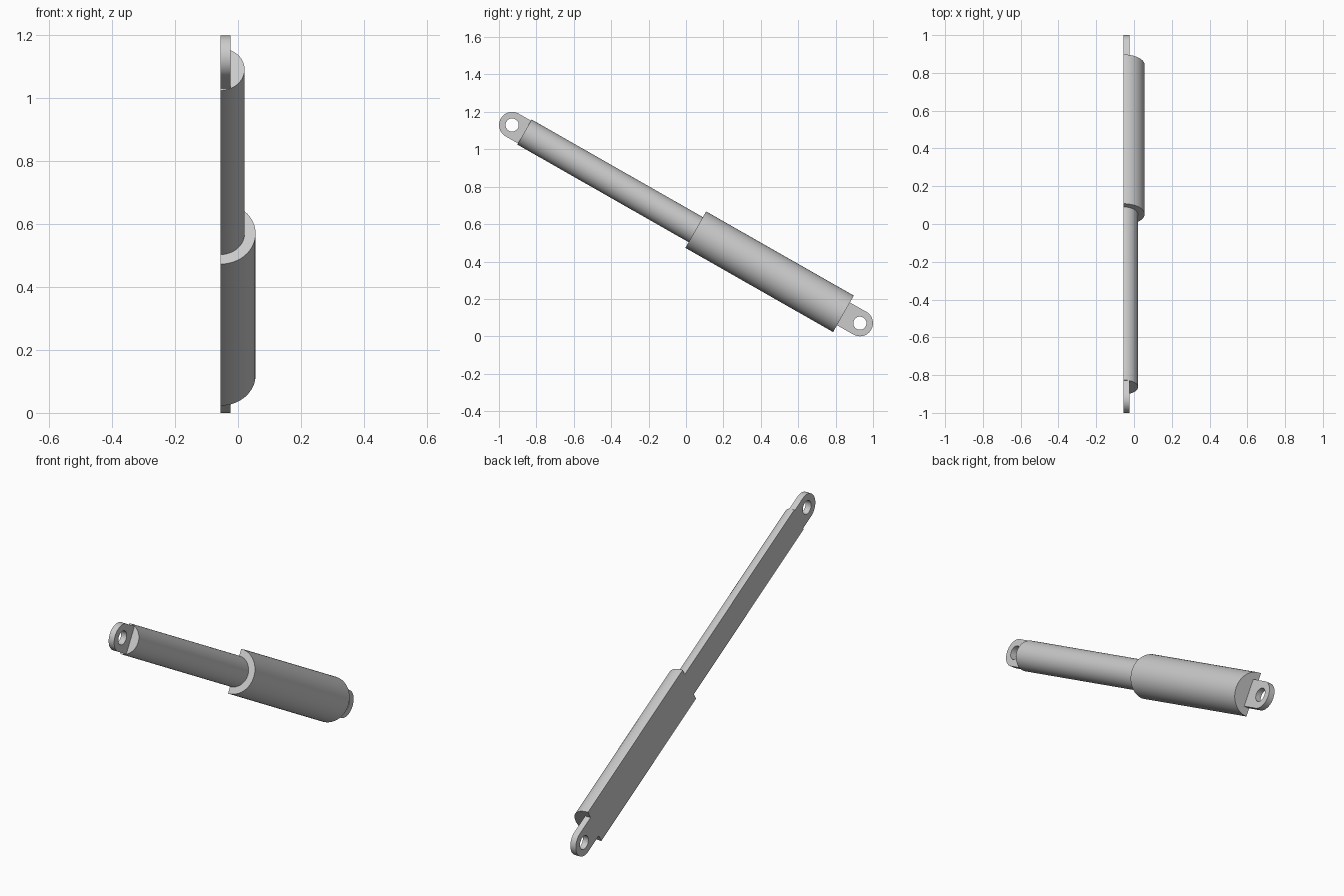
import bpy, bmesh
from math import sin, cos, pi, atan2

cube = bpy.data.objects.get("Cube")
if cube:
    bpy.data.objects.remove(cube)

BARREL_R, ROD_R, LUG_R, HOLE_R = 0.112, 0.077, 0.07, 0.035
LUG_T = 0.032                          # lug thickness
PIN = 1.07                             # pin distance from the middle
ROD_END, JOINT, BARREL_END = -0.994, 0.06, 0.969
TILT = -atan2(1.06, 1.86)

grey = bpy.data.materials.new("light grey metal")
grey.use_nodes = True
colour = (0.6, 0.6, 0.6, 1)
grey.diffuse_color = colour
grey.node_tree.nodes["Principled BSDF"].inputs["Base Color"].default_value = colour

parts = []


def finish(name, bm):
    """Turn a part built along local Y into a tilted object."""
    bmesh.ops.recalc_face_normals(bm, faces=bm.faces)
    mesh = bpy.data.meshes.new(name)
    bm.to_mesh(mesh)
    bm.free()
    mesh.materials.append(grey)
    ob = bpy.data.objects.new(name, mesh)
    ob.location = (-BARREL_R / 2, 0, 0.6)
    ob.rotation_euler = (TILT, 0, 0)
    bpy.context.collection.objects.link(ob)
    parts.append(ob)


def extrude(bm, faces, offset):
    new = bmesh.ops.extrude_face_region(bm, geom=faces)["geom"]
    verts = [v for v in new if isinstance(v, bmesh.types.BMVert)]
    bmesh.ops.translate(bm, verts=verts, vec=offset)


def half_cylinder(name, radius, start, end, n=32):
    bm = bmesh.new()
    angles = [pi * i / n - pi / 2 for i in range(n + 1)]
    face = bm.faces.new([bm.verts.new((radius * cos(a), start, radius * sin(a)))
                         for a in angles])
    extrude(bm, [face], (0, end - start, 0))
    finish(name, bm)


def lug(name, pin, base, n=48):
    """Plate with a round outer end, a square base and a pin hole."""
    bm = bmesh.new()
    side = 1 if pin > base else -1
    depth = abs(pin - base)
    outer, inner = [], []
    for i in range(n):
        c, s = cos(2 * pi * i / n), sin(2 * pi * i / n)
        inner.append(bm.verts.new((0, pin + side * HOLE_R * c, HOLE_R * s)))
        if c > -1e-6:
            y, z = LUG_R * c, LUG_R * s
        else:
            m = max(abs(c), abs(s))
            y, z = depth * c / m, LUG_R * s / m
        outer.append(bm.verts.new((0, pin + side * y, z)))
    faces = [bm.faces.new((outer[i - 1], outer[i], inner[i], inner[i - 1]))
             for i in range(n)]
    extrude(bm, faces, (LUG_T, 0, 0))
    finish(name, bm)


# Telescoping body, cut flat along its length
half_cylinder("rod", ROD_R, ROD_END, JOINT)
half_cylinder("barrel", BARREL_R, JOINT, BARREL_END)

# Mounting eyes at both ends
lug("upper_lug", -PIN, ROD_END)
lug("lower_lug", PIN, BARREL_END)

bpy.ops.object.select_all(action='DESELECT')
for ob in parts:
    ob.select_set(True)
bpy.context.view_layer.objects.active = parts[0]
bpy.ops.object.shade_smooth_by_angle()
